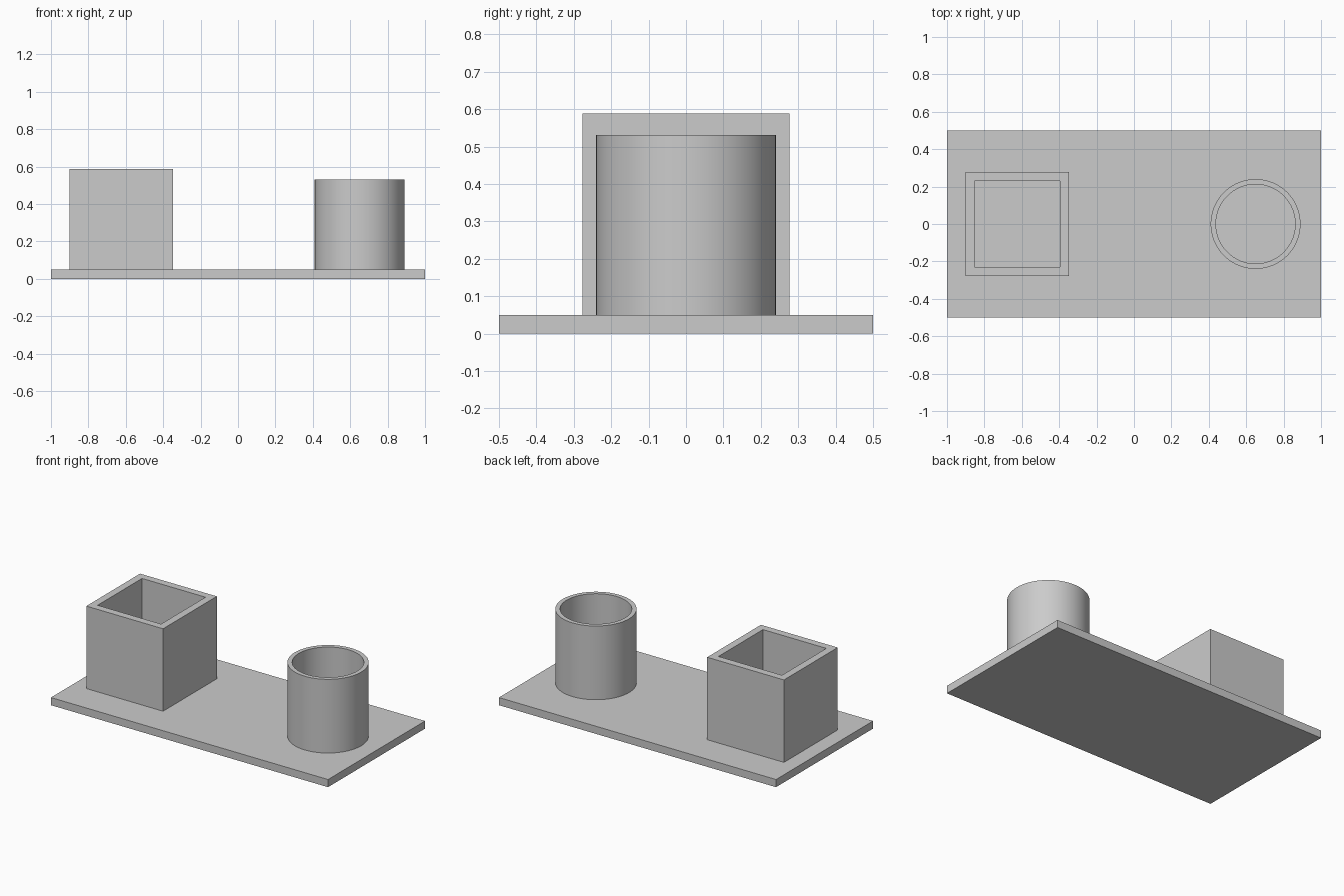
import bpy, bmesh, math

if "Cube" in bpy.data.objects:
    bpy.data.objects.remove(bpy.data.objects["Cube"])


def make_object(name, bm):
    bmesh.ops.recalc_face_normals(bm, faces=bm.faces)
    mesh = bpy.data.meshes.new(name)
    bm.to_mesh(mesh)
    bm.free()
    obj = bpy.data.objects.new(name, mesh)
    bpy.context.collection.objects.link(obj)
    return obj


def ring(sides, radius, cx, turn=0.0):
    return [(cx + radius * math.cos(turn + math.tau * i / sides),
             radius * math.sin(turn + math.tau * i / sides)) for i in range(sides)]


def hollow_wall(name, outer, inner, z0, z1):
    """Open tube between two matching outlines."""
    bm = bmesh.new()
    loops = [[bm.verts.new((x, y, z)) for x, y in outline]
             for outline, z in ((outer, z0), (outer, z1), (inner, z1), (inner, z0))]
    n = len(outer)
    for a, b in zip(loops, loops[1:] + loops[:1]):
        for i in range(n):
            j = (i + 1) % n
            bm.faces.new((a[i], a[j], b[j], b[i]))
    return make_object(name, bm)


PLATE = 0.05

# Base plate
bm = bmesh.new()
bmesh.ops.create_cube(bm, size=1)
bmesh.ops.scale(bm, vec=(2, 1, PLATE), verts=bm.verts)
bmesh.ops.translate(bm, vec=(0, 0, PLATE / 2), verts=bm.verts)
make_object("base_plate", bm)

# Square holder, open at the top
diag = math.sqrt(2)
hollow_wall("square_holder",
            ring(4, 0.277 * diag, -0.624, math.pi / 4),
            ring(4, 0.229 * diag, -0.624, math.pi / 4), PLATE, 0.588)

# Round holder, open at the top
cup = hollow_wall("round_holder", ring(128, 0.24, 0.65), ring(128, 0.212, 0.65), PLATE, 0.531)
bpy.context.view_layer.objects.active = cup
cup.select_set(True)
bpy.ops.object.shade_smooth_by_angle(angle=math.radians(30))
